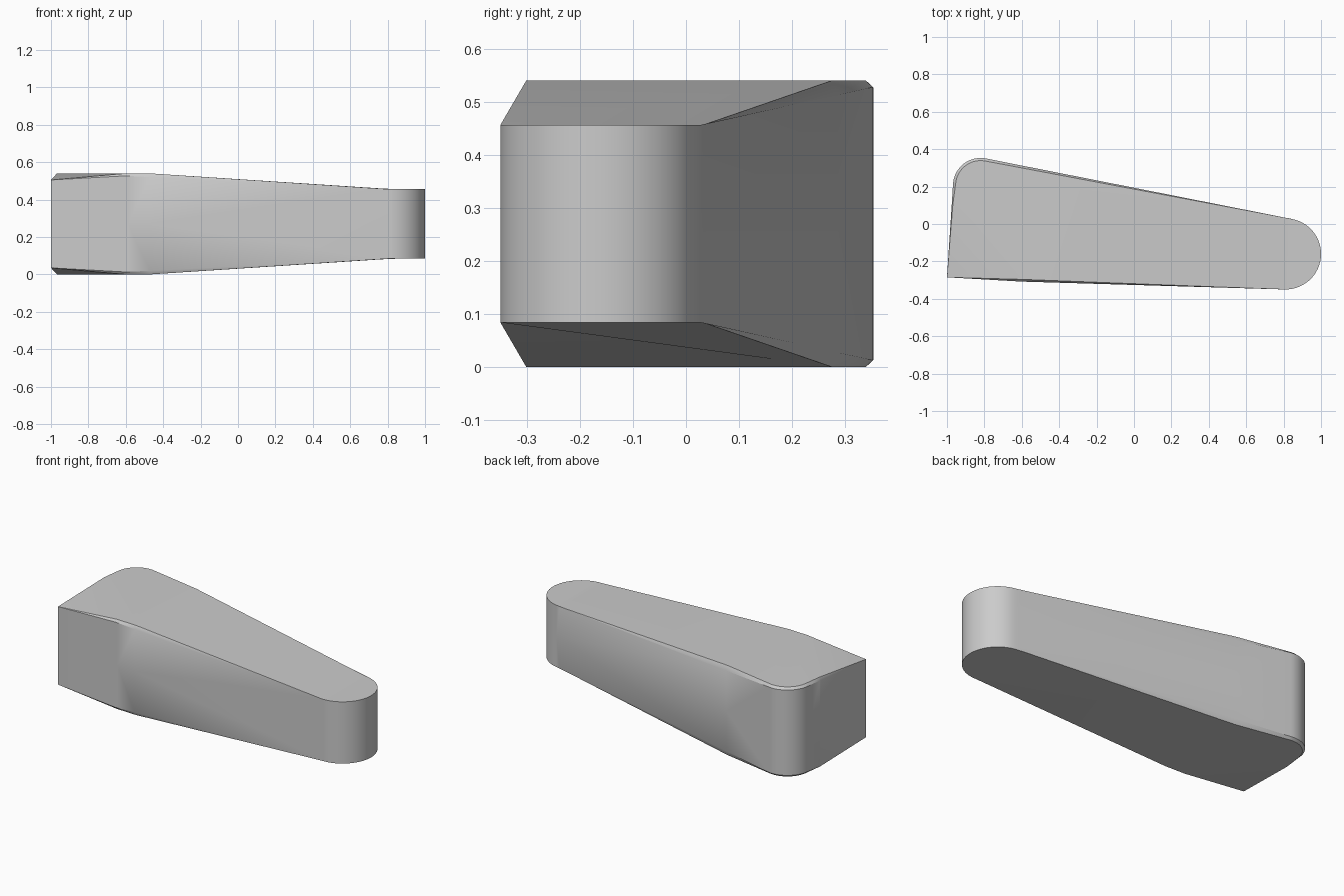
import bpy, bmesh
from math import cos, sin, radians
from mathutils import Vector

if "Cube" in bpy.data.objects:
    bpy.data.objects.remove(bpy.data.objects["Cube"])

HEIGHT = 0.54
MID = HEIGHT / 2
END_Z = 0.456          # rim height around the narrow rounded end
SLOPE_X, END_X = -0.47, 0.82


def arc(cx, cy, r, start, end, steps, rim, inset):
    """Outline points on an arc: x, y, rim height, chamfer width."""
    pts = []
    for i in range(steps + 1):
        a = radians(start + (end - start) * i / steps)
        pts.append((cx + r * cos(a), cy + r * sin(a), rim, inset))
    return pts


def cap_height(x):
    t = min(max((x - SLOPE_X) / (END_X - SLOPE_X), 0), 1)
    return HEIGHT + (END_Z - HEIGHT) * t


# Outline, counter-clockwise from the sharp front corner
outline = [(-1, -0.285, 0.505, 0), (-0.6, -0.308, 0.527, 0.012)]
outline += arc(0.81, -0.16, 0.19, -91.7, 79, 28, END_Z, 0)
outline += arc(-0.82, 0.205, 0.148, 79, 176, 16, 0.527, 0.014)
outline.append((-0.974, 0.11, 0.522, 0.006))

# Rim and inner edge of the tapering chamfer
bm = bmesh.new()
rim, inner = [], []
n = len(outline)
for i, (x, y, z, inset) in enumerate(outline):
    before, after = outline[i - 1], outline[(i + 1) % n]
    along = Vector((after[0] - before[0], after[1] - before[1], 0)).normalized()
    inward = Vector((-along.y, along.x, 0))
    outer = bm.verts.new((x, y, z))
    rim.append(outer)
    if inset:
        p = outer.co + inward * inset
        inner.append(bm.verts.new((p.x, p.y, cap_height(p.x))))
    else:
        inner.append(outer)

for i in range(n):
    j = (i + 1) % n
    corners = list(dict.fromkeys((rim[i], rim[j], inner[j], inner[i])))
    if len(corners) > 2:
        bm.faces.new(corners)
bm.faces.new(inner)

# Folds: corner facet, start of the slope, and flat rounded end
a, b = inner[1].co.copy(), inner[-1].co.copy()
folds = [(a, Vector((b.y - a.y, a.x - b.x, 0)).normalized()),
         (Vector((SLOPE_X, 0, 0)), Vector((1, 0, 0))),
         (Vector((END_X, 0, 0)), Vector((1, 0, 0)))]
for point, normal in folds:
    bmesh.ops.bisect_plane(bm, geom=bm.verts[:] + bm.edges[:] + bm.faces[:],
                           dist=0.0005, plane_co=point, plane_no=normal)
for v in bm.verts:
    if not v.is_boundary:
        v.co.z = cap_height(v.co.x)

# Walls down to the middle plane
border = [e for e in bm.edges if e.is_boundary]
result = bmesh.ops.extrude_edge_only(bm, edges=border)
for v in result["geom"]:
    if isinstance(v, bmesh.types.BMVert):
        v.co.z = MID
for v in bm.verts:
    v.co.z -= MID
bmesh.ops.recalc_face_normals(bm, faces=bm.faces[:])
if max(bm.faces, key=lambda f: f.calc_center_median().z).normal.z < 0:
    bmesh.ops.reverse_faces(bm, faces=bm.faces[:])

mesh = bpy.data.meshes.new("tapered_block")
bm.to_mesh(mesh)
bm.free()
block = bpy.data.objects.new("tapered_block", mesh)
block.location.z = MID
bpy.context.collection.objects.link(block)

# Plain grey material
grey = bpy.data.materials.new("light_grey")
grey.use_nodes = True
grey.diffuse_color = (0.6, 0.6, 0.6, 1)
for node in grey.node_tree.nodes:
    if node.type == "BSDF_PRINCIPLED":
        node.inputs["Base Color"].default_value = (0.6, 0.6, 0.6, 1)
mesh.materials.append(grey)

# Smooth the round walls, keep the rims crisp, and mirror to the underside
bpy.context.view_layer.objects.active = block
block.select_set(True)
bpy.ops.object.shade_smooth_by_angle(angle=radians(30))
mirror = block.modifiers.new("underside", "MIRROR")
mirror.use_axis = (False, False, True)
mirror.use_clip = True
